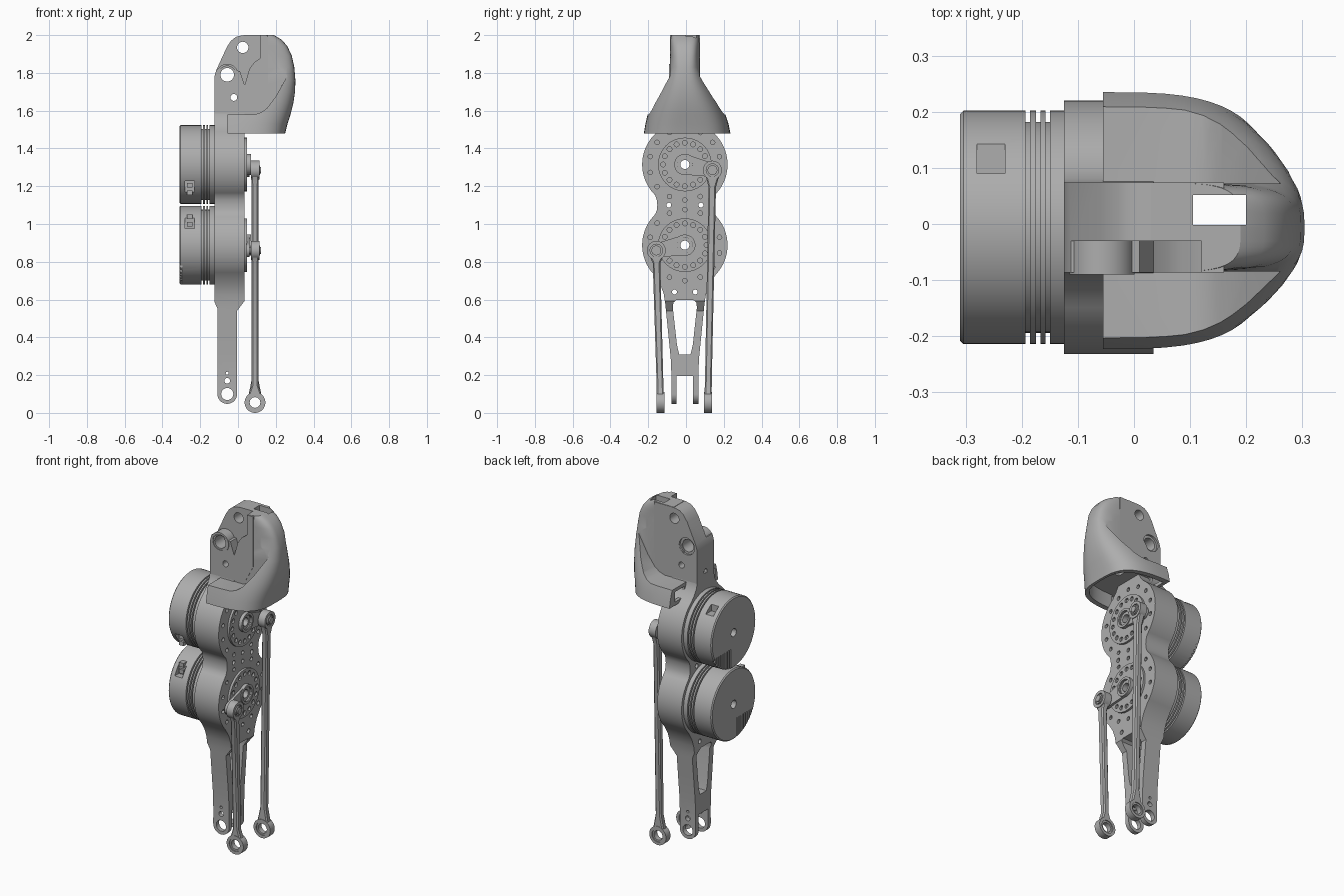
import bpy, bmesh, math

cube = bpy.data.objects.get("Cube")
if cube:
    bpy.data.objects.remove(cube, do_unlink=True)

grey = bpy.data.materials.new("machined_grey")
grey.use_nodes = True
grey.diffuse_color = (0.42, 0.42, 0.42, 1)
grey.node_tree.nodes["Principled BSDF"].inputs["Base Color"].default_value = grey.diffuse_color

YC = -0.006                      # centre line of the leg
HUBS = {"upper": 1.315, "lower": 0.888}


def at(axis, pos, u, v):
    return {"x": (pos, u, v), "y": (u, pos, v), "z": (u, v, pos)}[axis]


def loft(name, rings):
    """Skin a stack of equal rings and cap both ends."""
    bm = bmesh.new()
    rows = [[bm.verts.new(p) for p in ring] for ring in rings]
    n = len(rows[0])
    for a, b in zip(rows, rows[1:]):
        for i in range(n):
            j = (i + 1) % n
            bm.faces.new((a[i], a[j], b[j], b[i]))
    bm.faces.new(rows[0])
    bm.faces.new(rows[-1])
    bmesh.ops.recalc_face_normals(bm, faces=bm.faces)
    mesh = bpy.data.meshes.new(name)
    bm.to_mesh(mesh)
    bm.free()
    mesh.materials.append(grey)
    ob = bpy.data.objects.new(name, mesh)
    bpy.context.collection.objects.link(ob)
    return ob


def prism(name, axis, a, b, pts):
    return loft(name, [[at(axis, p, u, v) for u, v in pts] for p in (a, b)])


def arc(u, v, r, start, end, n):
    angles = [math.radians(start + (end - start) * i / n) for i in range(n + 1)]
    return [(u + r * math.cos(t), v + r * math.sin(t)) for t in angles]


def circle(u, v, r, n=48):
    return arc(u, v, r, 0, 360, n)[:-1]


def cyl(name, axis, a, b, u, v, r, n=48):
    return prism(name, axis, a, b, circle(u, v, r, n))


def box(x0, x1, y0, y1, z0, z1):
    return prism("cutter", "z", z0, z1, [(x0, y0), (x1, y0), (x1, y1), (x0, y1)])


def select(obs):
    bpy.ops.object.select_all(action="DESELECT")
    for ob in obs:
        ob.select_set(True)
    bpy.context.view_layer.objects.active = obs[0]


def cut(target, cutters, operation="DIFFERENCE"):
    """Apply one boolean with all cutters, then discard them."""
    if len(cutters) > 1:
        select(cutters)
        bpy.ops.object.join()
    tool = cutters[0]
    mod = target.modifiers.new("cut", "BOOLEAN")
    mod.operation, mod.solver, mod.object = operation, "EXACT", tool
    mod.use_self = len(cutters) > 1
    select([target])
    bpy.ops.object.modifier_apply(modifier=mod.name)
    bpy.data.objects.remove(tool, do_unlink=True)


def hole(axis, a, b, u, v, r, n=32):
    return cyl("cutter", axis, a, b, u, v, r, n)


# Main link: side outline crossed with the front outline
R = 0.226
half = [(0.077, 1.62), (0.079, 1.59), (0.086, 1.56), (0.104, 1.53)]
half += arc(0, HUBS["upper"], R, 55, -46, 24)
half += [(0.148, 1.125), (0.146, 1.1), (0.148, 1.075)]
half += arc(0, HUBS["lower"], R, 46, -44, 22)
half += [(0.13, 0.68), (0.112, 0.63), (0.104, 0.58), (0.088, 0.42), (0.075, 0.29), (0.071, 0.2), (0.071, 0.03)]
outline = [(YC + y, z) for y, z in half] + [(YC - y, z) for y, z in reversed(half)]
link = prism("main_link", "x", -0.125, 0.035, outline)
front = [(-0.13, 1.7), (-0.13, 0.6), (-0.108, 0.55)] + arc(-0.057, 0.1, 0.052, 180, 360, 24)
front += [(-0.005, 0.54), (0.04, 0.6), (0.04, 1.7)]
cut(link, [prism("cutter", "y", -0.5, 0.5, front)], "INTERSECT")
window = [(0.03, 0.31), (0.042, 0.36), (0.064, 0.56), (0.06, 0.585), (0.045, 0.598)]
window = [(YC + y, z) for y, z in window] + [(YC - y, z) for y, z in reversed(window)]
cut(link, [prism("cutter", "x", -0.3, 0.3, window),
           box(-0.3, 0.3, YC - 0.045, YC + 0.043, -0.1, 0.195)])
cut(link, [hole("y", -0.3, 0.3, -0.057, z, r) for z, r in ((0.1, 0.032), (0.17, 0.015), (0.21, 0.008))])

# Bolt holes on the link face
bolts = [hole("x", -0.5, 0.5, YC, z, 0.024) for z in HUBS.values()]
for side, z in HUBS.items():
    for i in range(14):
        t = math.tau * (i + 0.5) / 14
        bolts.append(hole("x", 0.02, 0.05, YC + 0.188 * math.cos(t), z + 0.188 * math.sin(t), 0.012, 12))
for y, z in ((-0.085, 1.1), (0.085, 1.1), (-0.055, 0.64), (0.055, 0.64)):
    bolts.append(hole("x", -0.3, 0.3, YC + y, z, 0.013, 16))
cut(link, bolts)

# Output discs, hubs and motors
for side, z in HUBS.items():
    disc = cyl(side + "_output_disc", "x", 0.03, 0.048, YC, z, 0.142, 64)
    holes = [hole("x", -0.1, 0.1, YC, z, 0.024)]
    for i in range(16):
        t = math.tau * i / 16
        holes.append(hole("x", 0.037, 0.1, YC + 0.115 * math.cos(t), z + 0.115 * math.sin(t), 0.013, 12))
    cut(disc, holes)
    hub = cyl(side + "_hub", "x", 0.04, 0.068, YC, z, 0.056)
    cut(hub, [hole("x", -0.1, 0.1, YC, z, 0.024), hole("x", 0.055, 0.1, YC, z, 0.042)])

    profile = [(-0.31, 0.202), (-0.304, 0.208)]
    for x in (-0.193, -0.175, -0.158):
        profile += [(x, 0.208), (x, 0.188), (x + 0.008, 0.188), (x + 0.008, 0.208)]
    profile += [(-0.12, 0.208)]
    motor = loft(side + "_motor", [[at("x", x, *p) for p in circle(YC, z, r, 72)] for x, r in profile])
    # shaft hole, rim cooling slots and recessed sockets
    s = 1 if side == "upper" else -1
    tools = [hole("x", -0.5, 0.1, YC, z, 0.024)]
    for i in range(9):
        y = YC + s * (0.03 + 0.018 * i)
        tools.append(box(-0.33, -0.295, y - 0.004, y + 0.004, z - 0.25, z - 0.09))
    cut(motor, tools)
    zs = z - s * 0.13
    sockets = [box(-0.28, -0.23, -0.3, -0.155, zs - 0.042, zs + 0.042)]
    if s > 0:
        sockets.append(box(-0.28, -0.23, 0.09, 0.165, z + 0.145, z + 0.3))
    cut(motor, sockets)
    for k in (-1, 1):
        prism(side + "_socket_plug", "y", -0.168, -0.13,
              [(-0.27, zs + k * 0.02 - 0.012), (-0.24, zs + k * 0.02 - 0.012),
               (-0.24, zs + k * 0.02 + 0.012), (-0.27, zs + k * 0.02 + 0.012)])

# Cranks and push rods
for side, y, z, yb in (("upper", 0.14, 1.285, 0.117), ("lower", -0.157, 0.86, -0.136)):
    hz = HUBS[side]
    a = math.degrees(math.atan2(z - hz, y - YC))
    arm = arc(YC, hz, 0.054, a + 90, a + 270, 24) + arc(y, z, 0.036, a - 90, a + 90, 20)
    crank = prism(side + "_crank", "x", 0.046, 0.062, arm)
    cut(crank, [hole("x", 0, 0.2, YC, hz, 0.04)])
    cyl(side + "_crank_pin", "x", 0.05, 0.123, y, z, 0.018, 24)
    eye = cyl(side + "_rod_top_eye", "x", 0.068, 0.113, y, z, 0.05)
    cut(eye, [hole("x", 0.104, 0.2, y, z, 0.033)])
    cyl(side + "_rod_bearing", "x", 0.066, 0.116, y, z, 0.026, 24)
    foot = cyl(side + "_rod_bottom_eye", "y", yb - 0.021, yb + 0.021, 0.09, 0.055, 0.055)
    cut(foot, [hole("y", -0.5, 0.5, 0.09, 0.055, 0.028)])
    for k in (-1, 1):
        cut(foot, [hole("y", yb + k * 0.015, yb + k * 0.05, 0.09, 0.055, 0.038)])
    rings = []
    for f, wx, wy in ((0, 0.021, 0.036), (0.05, 0.018, 0.02), (0.93, 0.018, 0.018), (1, 0.034, 0.019)):
        py = y + (yb - y) * f
        pz = z - 0.03 + (0.095 - z + 0.03) * f
        c = 0.007
        sect = [(wx, wy - c), (wx - c, wy), (c - wx, wy), (-wx, wy - c),
                (-wx, c - wy), (c - wx, -wy), (wx - c, -wy), (wx, c - wy)]
        rings.append([(0.09 + dx, py + dy, pz) for dx, dy in sect])
    loft(side + "_push_rod", rings)


# Head shell: flared rounded sections, height / back / nose / half width / squareness
def section(z, xb, xn, w, p, yc):
    pts = []
    for i in range(33):
        t = math.pi * (i / 32 - 0.5)
        s = math.sin(t)
        pts.append((xb + (xn - xb) * max(math.cos(t), 0) ** (2 / p),
                    yc + w * math.copysign(abs(s) ** (2 / p), s), z))
    return pts


ROWS = [(1.48, -0.055, 0.25, 0.229, 3.2, 0.006), (1.53, -0.055, 0.262, 0.22, 3.1, 0.005),
        (1.58, -0.055, 0.278, 0.206, 3, 0.003), (1.64, -0.055, 0.293, 0.184, 2.9, 0),
        (1.7, -0.055, 0.302, 0.155, 2.9, -0.003), (1.76, -0.03, 0.304, 0.122, 3, YC),
        (1.83, 0.02, 0.298, 0.086, 3.4, YC), (1.89, 0.03, 0.285, 0.079, 4, YC),
        (1.94, 0.03, 0.262, 0.079, 4, YC), (1.975, 0.03, 0.232, 0.079, 4, YC), (2.0, 0.03, 0.19, 0.079, 4, YC)]
shell = loft("head_shell", [section(*r) for r in ROWS])
sweep = [(-0.2, 1.58), (0.09, 1.58), (0.125, 1.592), (0.155, 1.615), (0.2, 1.675),
         (0.25, 1.765), (0.31, 1.86), (0.4, 1.9), (0.4, 2.1), (-0.2, 2.1)]
cut(shell, [prism("cutter", "y", YC + k * 0.0785, YC + k * 0.5, sweep) for k in (-1, 1)])
cut(shell, [loft("cutter", [section(z, -0.035, xn - 0.025, w - 0.022, p, yc)
                            for z, xn, w, p, yc in ((1.4, 0.25, 0.229, 3.2, 0.006), (1.56, 0.27, 0.21, 3, 0.004))])])
cut(shell, [box(-0.1, 0, YC + min(k * 0.1, k * 0.19), YC + max(k * 0.1, k * 0.19), 1.5, 1.56) for k in (-1, 1)])

# Head plate carrying the top pivots
plate = prism("head_plate", "y", YC - 0.08, YC + 0.08,
              [(-0.125, 1.585), (0.1, 1.585), (0.16, 1.7), (0.16, 1.998), (0.02, 1.998), (-0.012, 1.99),
               (-0.037, 1.97), (-0.06, 1.935), (-0.115, 1.815), (-0.125, 1.78)])
recess = [(0.12, 2.1), (0.12, 1.88), (0.085, 1.855), (0.06, 1.82), (0.035, 1.735), (0.01, 1.81),
          (-0.057, 1.82), (-0.2, 1.82), (-0.2, 2.1)]
for part in (plate, shell):
    cut(part, [prism("cutter", "y", -0.3, -0.03, recess)])
    cut(part, [box(0.105, 0.2, -0.002, 0.052, 1.3, 2.2)])
    cut(part, [hole("y", -0.3, 0.3, x, z, r) for x, z, r in
               ((0.025, 1.935, 0.03), (-0.057, 1.79, 0.036), (-0.022, 1.67, 0.018))])
cut(plate, [hole("x", -0.2, -0.1, YC, 1.63, 0.015)])
cut(plate, [hole("y", 0.062, 0.3, -0.057, 1.79, 0.05)])
boss = cyl("pivot_boss", "y", -0.09, -0.028, -0.057, 1.79, 0.058)
cut(boss, [hole("y", -0.3, 0.3, -0.057, 1.79, 0.036)])
cut(boss, [hole("y", -0.3, -0.08, -0.057, 1.79, 0.046)])

# Smooth the round surfaces, keep machined edges crisp
select([ob for ob in bpy.context.scene.objects if ob.type == "MESH" and grey.name in ob.data.materials])
bpy.ops.object.shade_smooth_by_angle(angle=math.radians(30))
